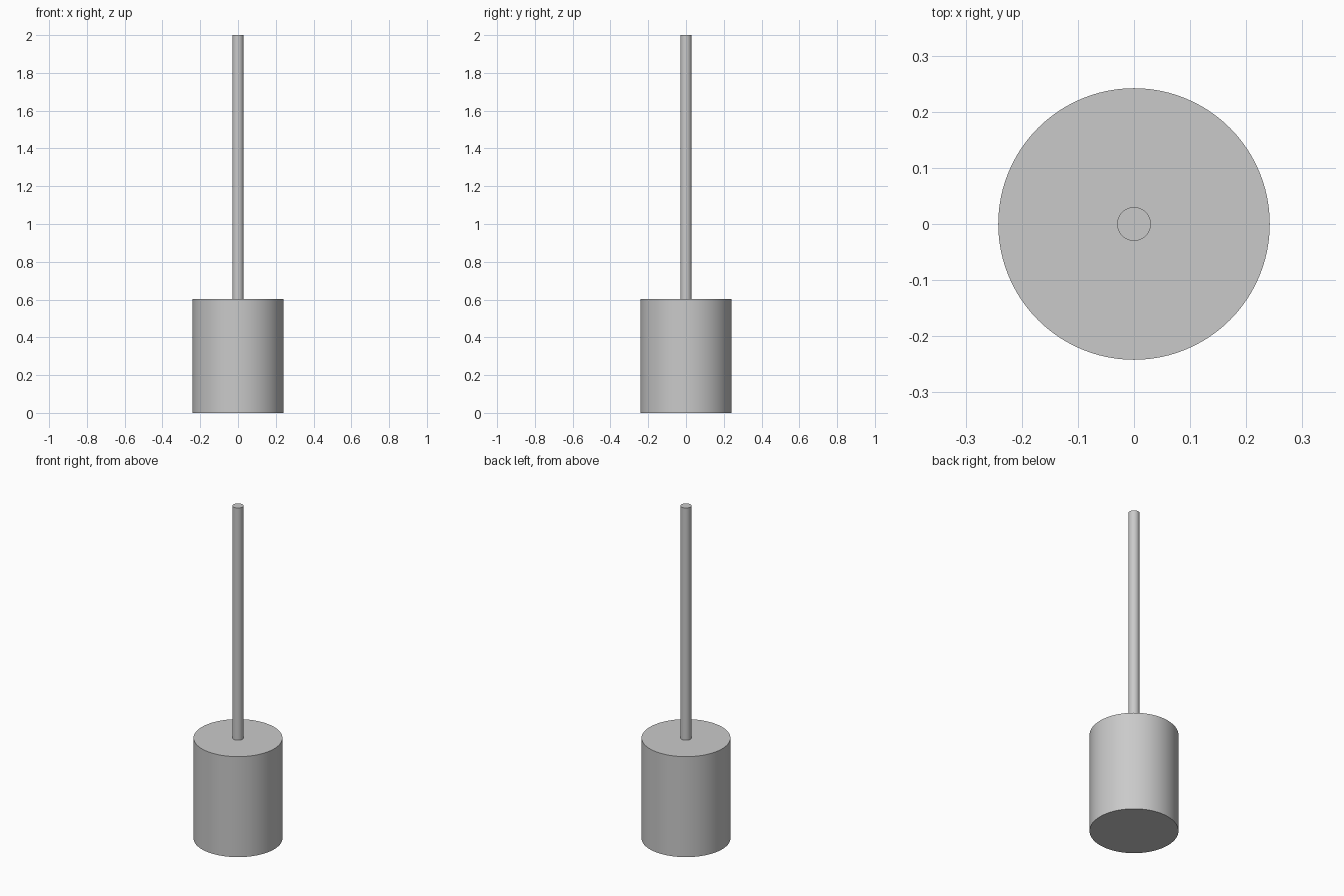
import bpy
import math

cube = bpy.data.objects.get("Cube")
if cube:
    bpy.data.objects.remove(cube, do_unlink=True)

# Single plain grey finish
grey = bpy.data.materials.new("plain_grey")
grey.use_nodes = True
colour = (0.59, 0.59, 0.59, 1.0)
grey.diffuse_color = colour
grey.node_tree.nodes["Principled BSDF"].inputs["Base Color"].default_value = colour


def cylinder(name, radius, bottom, top):
    """Upright smooth cylinder between two heights."""
    bpy.ops.mesh.primitive_cylinder_add(
        vertices=96, radius=radius, depth=top - bottom,
        location=(0, 0, (bottom + top) / 2))
    part = bpy.context.object
    part.name = name
    part.data.materials.append(grey)
    bpy.ops.object.shade_smooth_by_angle(angle=math.radians(30))
    return part


BODY_TOP = 0.604

# Heavy round body and the thin rod standing on it
cylinder("body", 0.242, 0.0, BODY_TOP)
cylinder("rod", 0.03, BODY_TOP, 2.0)
